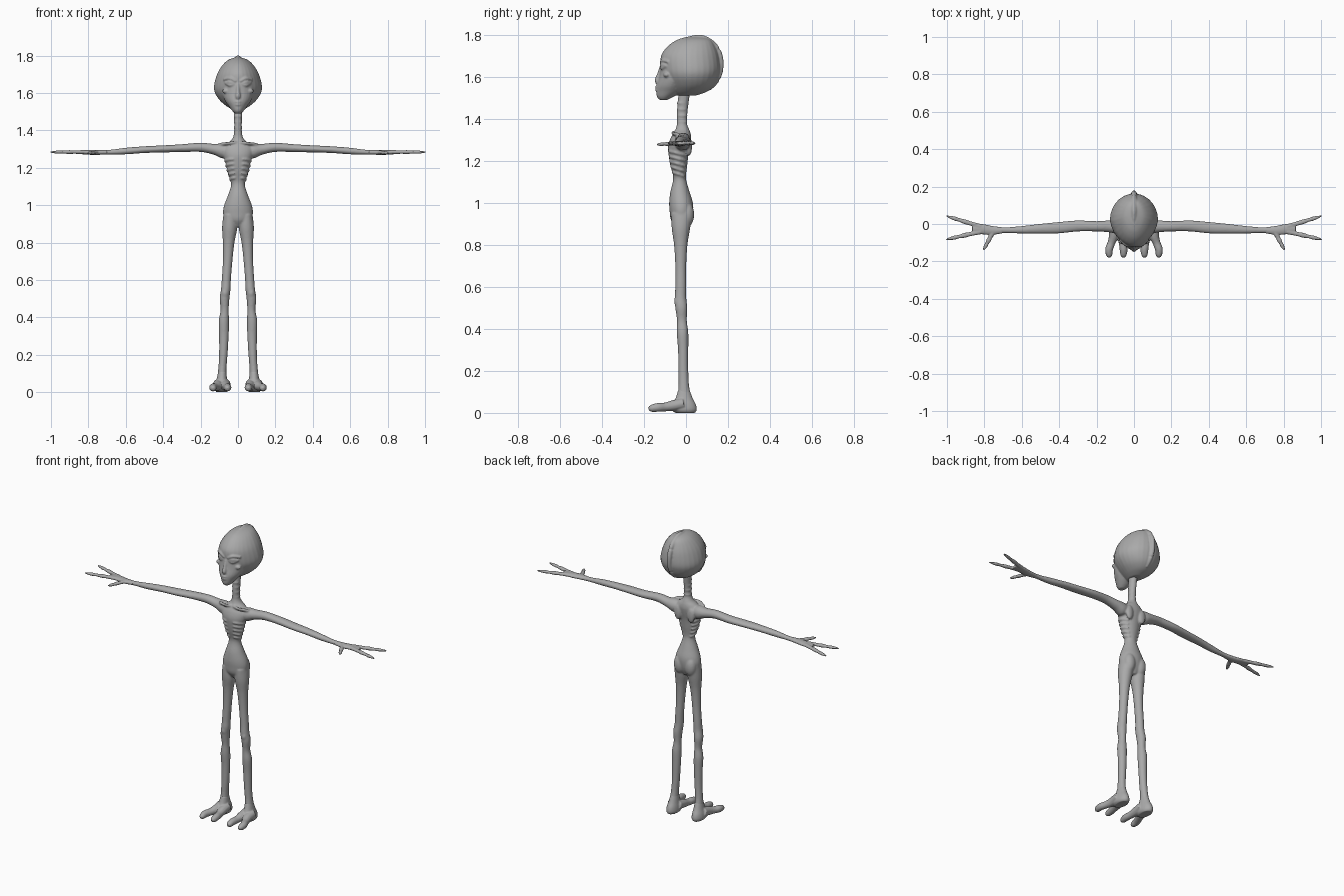
import bpy, bmesh, math
from mathutils import Vector

cube = bpy.data.objects.get("Cube")
if cube:
    bpy.data.objects.remove(cube, do_unlink=True)

skin = bpy.data.materials.new("grey_skin")
skin.use_nodes = True
GREY = (0.4, 0.4, 0.4, 1)
skin.diffuse_color = GREY
skin.node_tree.nodes["Principled BSDF"].inputs["Base Color"].default_value = GREY


# ---- helpers ----
def smooth_rows(rows, steps=5):
    """Catmull-Rom interpolation of equal-length rows."""
    padded = [rows[0]] + list(rows) + [rows[-1]]
    result = []
    for a, b, c, d in zip(padded, padded[1:], padded[2:], padded[3:]):
        for i in range(steps):
            t = i / steps
            result.append([q + t * (r - p + t * (2 * p - 5 * q + 4 * r - s
                           + t * (3 * (q - r) + s - p))) / 2
                           for p, q, r, s in zip(a, b, c, d)])
    return result + [list(rows[-1])]


def skin_rings(bm, rings, side):
    """Bridge rings of points into a closed tube; side -1 mirrors it in x."""
    rings = [[bm.verts.new((side * p[0], p[1], p[2])) for p in ring] for ring in rings]
    for lower, upper in zip(rings, rings[1:]):
        for i in range(len(lower)):
            j = (i + 1) % len(lower)
            bm.faces.new((lower[i], lower[j], upper[j], upper[i]))
    bm.faces.new(rings[0][::-1])
    bm.faces.new(rings[-1])


def loft(bm, axis, rows, side=1, segments=28, taper=0):
    """Rows hold a station on the axis, then the ellipse limits across it."""
    rings = []
    for t, a0, a1, b0, b1 in smooth_rows(rows):
        ring = []
        for i in range(segments):
            angle = math.tau * i / segments
            front = max(0, -math.sin(angle))
            a = (a0 + a1) / 2 + (a1 - a0) / 2 * math.cos(angle) * (1 - taper * front)
            b = (b0 + b1) / 2 + (b1 - b0) / 2 * math.sin(angle)
            ring.append((a, b, t) if axis == "z" else (t, a, b))
        rings.append(ring)
    skin_rings(bm, rings, side)


def wide(rows):
    """Turn half widths into symmetric limits."""
    return [(z, -w, w, y0, y1) for z, w, y0, y1 in rows]


def tube(bm, points, side=1, segments=12, flat=1):
    """Round tube through (x, y, z, radius) points with a domed end."""
    path = smooth_rows(points)
    rings = []
    for i, (x, y, z, r) in enumerate(path):
        ahead, behind = path[min(i + 1, len(path) - 1)], path[max(i - 1, 0)]
        along = (Vector(ahead[:3]) - Vector(behind[:3])).normalized()
        u = along.cross(Vector((0, 0, 1)) if abs(along.z) < 0.9 else Vector((1, 0, 0))).normalized()
        v = u.cross(along)
        turn = [math.tau * k / segments for k in range(segments)]
        centre = Vector((x, y, z))
        rings.append([centre + r * (u * math.cos(k) + flat * v * math.sin(k)) for k in turn])
    skin_rings(bm, rings, side)


def ball(bm, centre, size, side=1):
    made = bmesh.ops.create_uvsphere(bm, u_segments=20, v_segments=12, radius=1)["verts"]
    for v in made:
        v.co = Vector((side * (centre[0] + size[0] * v.co.x),
                       centre[1] + size[1] * v.co.y, centre[2] + size[2] * v.co.z))


def finish(name, bm, voxel, relax):
    """Fuse the overlapping forms into one smooth surface."""
    bmesh.ops.recalc_face_normals(bm, faces=bm.faces)
    mesh = bpy.data.meshes.new(name)
    bm.to_mesh(mesh)
    bm.free()
    mesh.materials.append(skin)
    obj = bpy.data.objects.new(name, mesh)
    bpy.context.collection.objects.link(obj)
    fuse = obj.modifiers.new("fuse", "REMESH")
    fuse.mode = "VOXEL"
    fuse.voxel_size = voxel
    fuse.use_smooth_shade = True
    soften = obj.modifiers.new("soften", "SMOOTH")
    soften.factor = 0.5
    soften.iterations = relax


BOTH = (1, -1)

# ---- body: torso and neck ----
bm = bmesh.new()
torso = wide([
    (.885, .03, -.05, .01), (.92, .07, -.072, .026), (.96, .08, -.078, .034),
    (1, .074, -.08, .033), (1.05, .055, -.075, .018), (1.1, .038, -.063, .003),
    (1.13, .039, -.062, 0), (1.18, .055, -.075, .006), (1.23, .067, -.083, .012),
    (1.27, .08, -.085, .02), (1.305, .082, -.075, .025), (1.33, .06, -.06, .022),
    (1.35, .034, -.05, .015), (1.38, .022, -.043, .005), (1.44, .02, -.043, .008),
    (1.53, .024, -.035, .02)])
loft(bm, "z", torso)
profile = smooth_rows(torso)

for side in BOTH:
    # ribs wrap the lower chest
    for n in range(5):
        rib = []
        for k in range(7):
            angle = math.radians(20 + 20 * k)
            z = 1.135 + .025 * n + .012 * math.cos(angle)
            row = min(profile, key=lambda p: abs(p[0] - z))
            middle, depth = (row[3] + row[4]) / 2, (row[4] - row[3]) / 2
            rib.append((row[2] * math.sin(angle), middle - depth * math.cos(angle), z, .006))
        tube(bm, rib, side)
    # collar bones and shoulder blades
    tube(bm, [(.008, -.055, 1.335, .008), (.05, -.062, 1.332, .008), (.1, -.035, 1.325, .009)], side)
    ball(bm, (.045, .015, 1.27), (.024, .014, .045), side)
    # arms
    loft(bm, "x", [
        (.03, -.05, .01, 1.27, 1.32), (.08, -.055, .022, 1.25, 1.33),
        (.13, -.045, .02, 1.27, 1.328), (.2, -.04, .015, 1.285, 1.334),
        (.3, -.04, .019, 1.284, 1.326), (.4, -.05, .011, 1.282, 1.32),
        (.5, -.051, .001, 1.279, 1.315), (.6, -.051, -.011, 1.272, 1.307),
        (.68, -.048, -.017, 1.271, 1.297), (.75, -.05, -.014, 1.27, 1.294)], side)
    # legs
    loft(bm, "z", [
        (.04, .06, .115, -.045, .035), (.12, .062, .106, -.036, .016),
        (.2, .056, .101, -.036, .011), (.3, .05, .101, -.038, .011),
        (.38, .048, .103, -.044, .011), (.44, .05, .093, -.043, .004),
        (.5, .046, .098, -.051, .006), (.55, .04, .091, -.054, .001),
        (.6, .038, .087, -.051, .001), (.7, .03, .081, -.051, .001),
        (.8, .019, .081, -.057, .007), (.88, .004, .085, -.068, .02),
        (.95, .01, .078, -.07, .03)], side)
    # kneecaps and buttocks
    ball(bm, (.07, -.042, .53), (.018, .014, .028), side)
    ball(bm, (.038, .005, .945), (.036, .034, .06), side)
# neck rings
for n in range(4):
    z = 1.385 + .03 * n
    ball(bm, (0, -.018, z), (.024, .026, .01))
finish("body", bm, .005, 4)

# ---- head: cranium, face, crest ----
bm = bmesh.new()
loft(bm, "z", wide([
    (1.512, .03, -.05, .05), (1.53, .062, -.07, .1), (1.56, .097, -.09, .135),
    (1.6, .123, -.11, .155), (1.64, .128, -.12, .163), (1.7, .112, -.119, .156),
    (1.745, .086, -.088, .14), (1.775, .055, -.045, .12), (1.79, .018, 0, .085)]), taper=.12)
loft(bm, "z", wide([
    (1.49, .016, -.125, -.09), (1.505, .031, -.138, -.06), (1.53, .05, -.141, -.02),
    (1.56, .07, -.139, 0), (1.6, .085, -.129, .02), (1.65, .085, -.122, .02),
    (1.7, .07, -.117, .02)]), taper=.1)
tube(bm, [(0, -.02, 1.772, .008), (0, .03, 1.785, .012), (0, .08, 1.786, .013),
          (0, .133, 1.752, .014), (0, .16, 1.7, .015), (0, .164, 1.64, .014),
          (0, .148, 1.585, .012), (0, .11, 1.54, .008)])
# nose and lips
tube(bm, [(0, -.117, 1.65, .008), (0, -.129, 1.61, .01), (0, -.136, 1.58, .014), (0, -.128, 1.572, .008)])
for z in (1.538, 1.552):
    tube(bm, [(-.03, -.122, z, .004), (0, -.14, z, .007), (.03, -.122, z, .004)])
for side in BOTH:
    # closed eyelids, brows and cheekbones
    for z in (1.642, 1.657):
        tube(bm, [(.016, -.118, 1.648, .004), (.042, -.112, z, .009), (.07, -.094, 1.654, .004)], side)
    tube(bm, [(.012, -.12, 1.662, .006), (.042, -.112, 1.678, .008), (.078, -.084, 1.672, .006)], side)
    ball(bm, (.06, -.092, 1.61), (.024, .016, .014), side)
finish("head", bm, .0045, 3)

# ---- hands and feet ----
for side, label in ((1, "left"), (-1, "right")):
    bm = bmesh.new()
    loft(bm, "x", [
        (.7, -.049, -.018, 1.271, 1.295), (.76, -.059, -.01, 1.269, 1.295),
        (.8, -.056, -.002, 1.27, 1.295), (.84, -.054, .001, 1.273, 1.294),
        (.865, -.045, -.01, 1.276, 1.292)], side)
    # two long fingers and a thumb, with knuckles
    for root, tip in (((.82, -.014, 1.284), (1.003, .043, 1.284)),
                      ((.82, -.041, 1.284), (1.005, -.083, 1.284)),
                      ((.755, -.045, 1.283), (.805, -.14, 1.278))):
        root, tip = Vector(root), Vector(tip)
        stages = ((0, .014), (.3, .0115), (.45, .013), (.62, .0095), (.74, .011), (.9, .0075), (1, .003))
        tube(bm, [(*root.lerp(tip, t), r) for t, r in stages], side, flat=.8)
    finish(label + "_hand", bm, .0035, 2)

    bm = bmesh.new()
    loft(bm, "z", [
        (0, .06, .115, -.05, .043), (.015, .052, .124, -.07, .051), (.04, .053, .122, -.068, .047),
        (.07, .058, .114, -.05, .032), (.11, .063, .106, -.037, .017)], side)
    # two spread toes
    for x, tip in ((.066, .056), (.108, .133)):
        tube(bm, [(x, -.01, .045, .026), (x, -.06, .035, .026), ((x + tip) / 2, -.1, .028, .021),
                  (tip, -.135, .026, .021), (tip, -.165, .021, .017), (tip, -.178, .017, .008)], side)
    finish(label + "_foot", bm, .004, 3)
